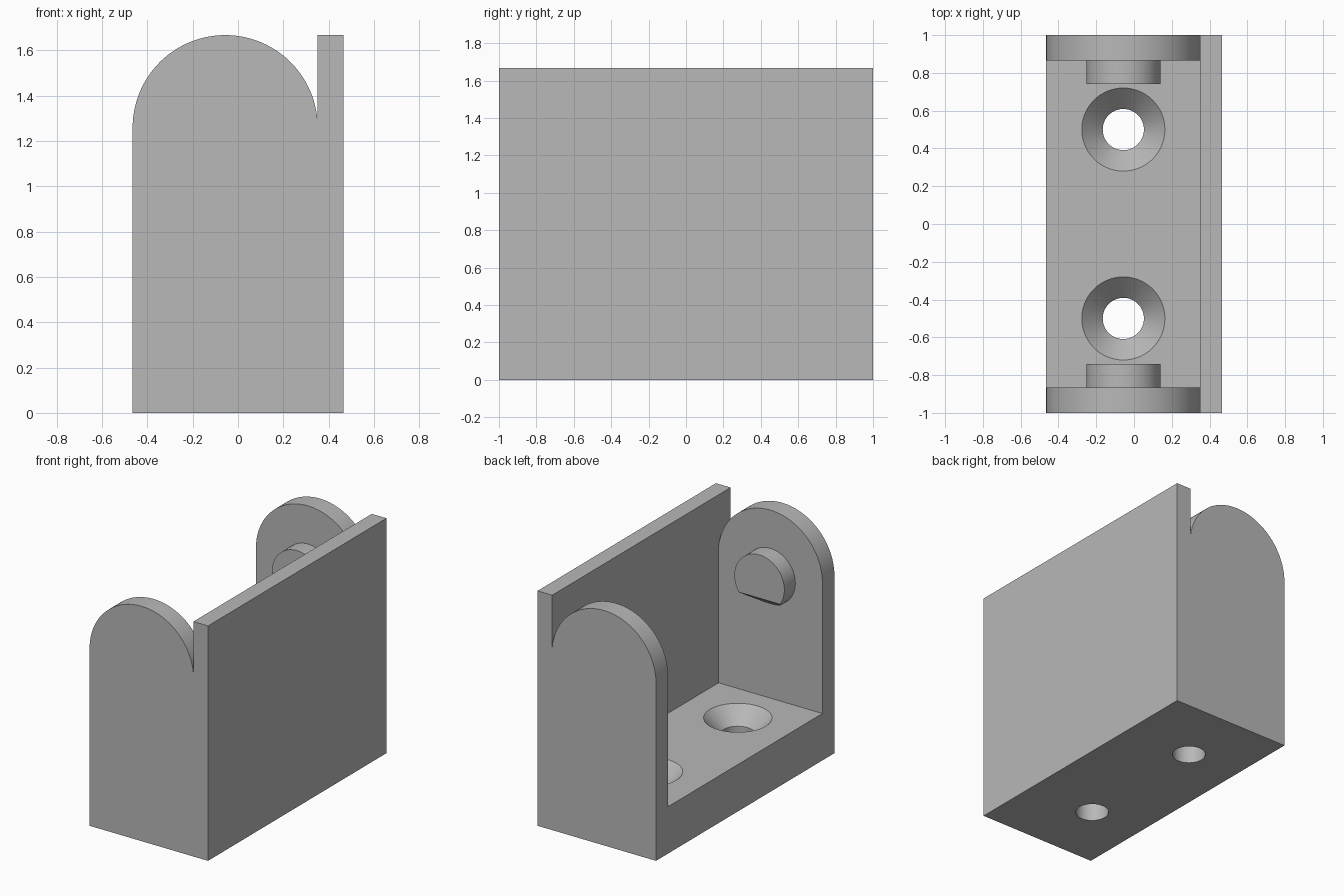
import bpy, bmesh, math
from mathutils import Matrix, Vector

cube = bpy.data.objects.get("Cube")
if cube:
    bpy.data.objects.remove(cube, do_unlink=True)

HALF_W, HALF_L, HEIGHT = 0.465, 1.0, 1.667
WALL_X = 0.35           # inner face of the long wall
FLOOR_Z = 0.333
PLATE_Y = 0.865         # inner face of the end plates
ARCH_R = 0.4085
MID_X = ARCH_R - HALF_W
ARCH_Z = HEIGHT - ARCH_R
HOLE_R, SINK_R = 0.109, 0.22
PIN_R, PIN_Z, PIN_Y = 0.196, 1.2, 0.742
SEG = 64

grey = bpy.data.materials.new("plain grey")
grey.use_nodes = True
COLOUR = (0.48, 0.48, 0.48, 1)
grey.diffuse_color = COLOUR
grey.node_tree.nodes["Principled BSDF"].inputs["Base Color"].default_value = COLOUR


def make_object(name, bm):
    bmesh.ops.recalc_face_normals(bm, faces=bm.faces[:])
    mesh = bpy.data.meshes.new(name)
    bm.to_mesh(mesh)
    bm.free()
    mesh.materials.append(grey)
    ob = bpy.data.objects.new(name, mesh)
    bpy.context.collection.objects.link(ob)
    return ob


def activate(ob):
    bpy.ops.object.select_all(action='DESELECT')
    ob.select_set(True)
    bpy.context.view_layer.objects.active = ob


def extrude_profile(name, points, y0, y1):
    bm = bmesh.new()
    face = bm.faces.new([bm.verts.new((x, y0, z)) for x, z in points])
    out = bmesh.ops.extrude_face_region(bm, geom=[face])
    verts = [v for v in out["geom"] if isinstance(v, bmesh.types.BMVert)]
    bmesh.ops.translate(bm, verts=verts, vec=(0, y1 - y0, 0))
    return make_object(name, bm)


def cone(name, r_low, r_high, z0, z1, y):
    bm = bmesh.new()
    bmesh.ops.create_cone(bm, cap_ends=True, segments=SEG, radius1=r_low, radius2=r_high,
                          depth=z1 - z0, matrix=Matrix.Translation((MID_X, y, (z0 + z1) / 2)))
    return make_object(name, bm)


def cut(target, cutter):
    cutter.hide_render = True
    mod = target.modifiers.new("cut", 'BOOLEAN')
    mod.operation = 'DIFFERENCE'
    mod.solver = 'EXACT'
    mod.object = cutter
    activate(target)
    bpy.ops.object.modifier_apply(modifier=mod.name)
    bpy.data.objects.remove(cutter, do_unlink=True)


# Bracket body: arched ends and long wall share one end profile
end_angle = math.acos((WALL_X - MID_X) / ARCH_R)
profile = [(-HALF_W, 0)]
for i in range(SEG + 1):
    a = math.pi + (end_angle - math.pi) * i / SEG
    profile.append((MID_X + ARCH_R * math.cos(a), ARCH_Z + ARCH_R * math.sin(a)))
profile += [(WALL_X, HEIGHT), (HALF_W, HEIGHT), (HALF_W, 0)]
body = extrude_profile("bracket_body", profile, -HALF_L, HALF_L)

# Open the space between the end plates
opening = [(-1, FLOOR_Z), (WALL_X, FLOOR_Z), (WALL_X, 2), (-1, 2)]
cut(body, extrude_profile("opening_cutter", opening, -PLATE_Y, PLATE_Y))

# Countersunk screw holes
for y in (-0.5, 0.5):
    cut(body, cone("hole_cutter", HOLE_R, HOLE_R, -0.1, 0.5, y))
    lap = 0.02
    sink_z = FLOOR_Z - (SINK_R - HOLE_R)
    cut(body, cone("sink_cutter", HOLE_R - lap, SINK_R + lap, sink_z - lap, FLOOR_Z + lap, y))


# Pivot pins with a sloped cut under the free end
def pin(name, side):
    root, tip = PLATE_Y + 0.01, PIN_Y
    turn = Matrix.Rotation(math.pi / 2, 4, 'X')
    place = Matrix.Translation((MID_X, side * (root + tip) / 2, PIN_Z))
    bm = bmesh.new()
    bmesh.ops.create_cone(bm, cap_ends=True, segments=SEG, radius1=PIN_R, radius2=PIN_R,
                          depth=root - tip, matrix=place @ turn)
    rise = 0.085
    normal = Vector((0, -side * rise, -(PLATE_Y - PIN_Y)))
    res = bmesh.ops.bisect_plane(bm, geom=bm.verts[:] + bm.edges[:] + bm.faces[:],
                                 plane_co=(MID_X, side * PLATE_Y, PIN_Z - PIN_R),
                                 plane_no=normal, clear_outer=True)
    rim = [e for e in res["geom_cut"] if isinstance(e, bmesh.types.BMEdge)]
    bmesh.ops.holes_fill(bm, edges=rim, sides=0)
    return make_object(name, bm)


parts = [body, pin("front_pin", -1), pin("back_pin", 1)]
for ob in parts:
    activate(ob)
    bpy.ops.object.shade_smooth_by_angle(angle=math.radians(25))
